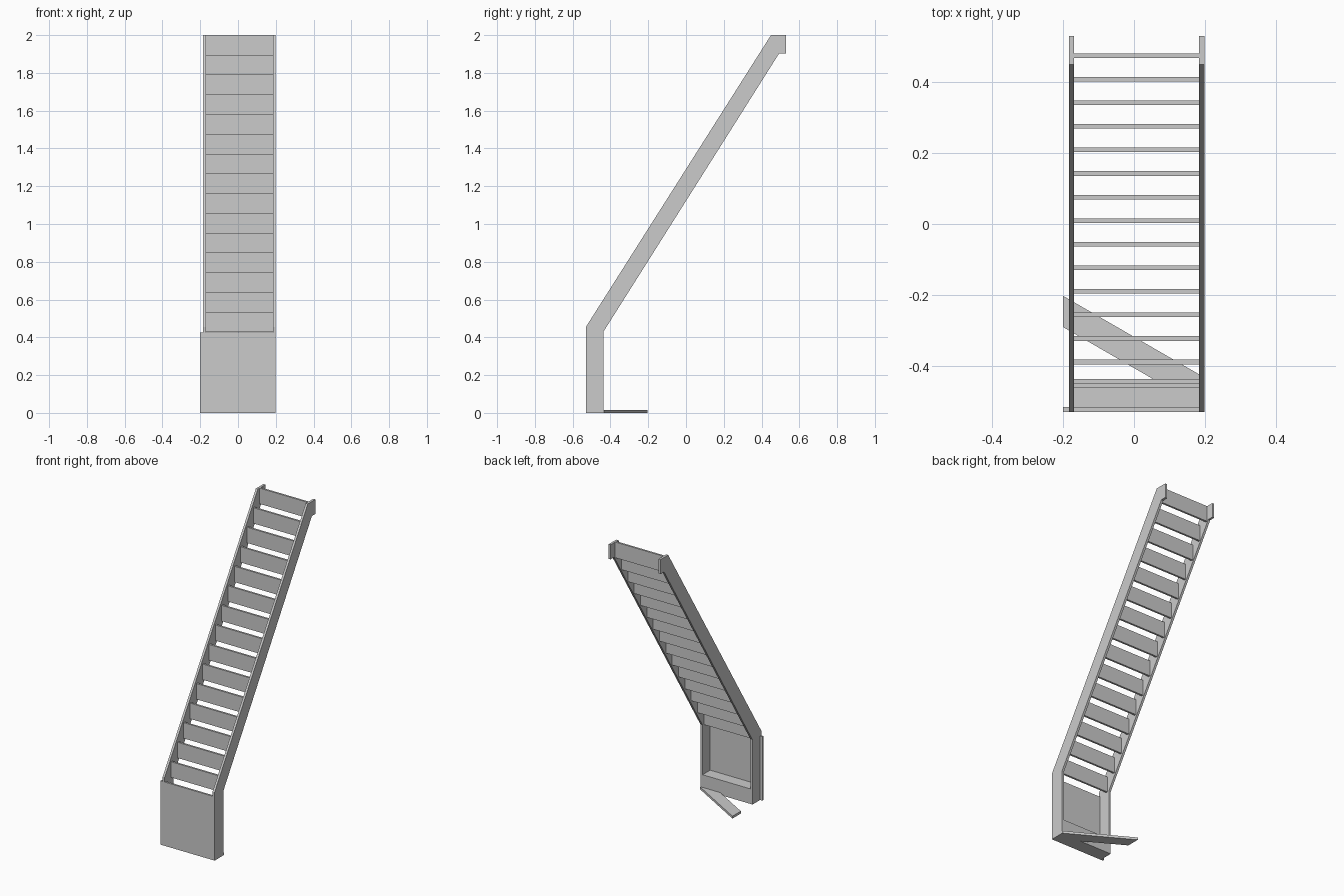
import bpy, bmesh

if "Cube" in bpy.data.objects:
    bpy.data.objects.remove(bpy.data.objects["Cube"])


def prism(name, pts, lo, hi, axis):
    """Extrude a 2D outline along x (pts are y,z) or along z (pts are x,y)."""
    place = (lambda p, d: (d, p[0], p[1])) if axis == 'x' else (lambda p, d: (p[0], p[1], d))
    bm = bmesh.new()
    a = [bm.verts.new(place(p, lo)) for p in pts]
    b = [bm.verts.new(place(p, hi)) for p in pts]
    bm.faces.new(a)
    bm.faces.new(b[::-1])
    n = len(pts)
    for i in range(n):
        bm.faces.new((a[i], b[i], b[(i + 1) % n], a[(i + 1) % n]))
    bmesh.ops.recalc_face_normals(bm, faces=bm.faces)
    mesh = bpy.data.meshes.new(name)
    bm.to_mesh(mesh)
    bm.free()
    ob = bpy.data.objects.new(name, mesh)
    bpy.context.collection.objects.link(ob)
    return ob


def box(name, x0, x1, y0, y1, z0, z1):
    return prism(name, [(x0, y0), (x1, y0), (x1, y1), (x0, y1)], z0, z1, 'z')


# Bent side rails standing on the base
rail = [(-0.53, 0.1), (-0.53, 0.455), (0.45, 2.0), (0.53, 2.0),
        (0.53, 1.903), (0.493, 1.903), (-0.437, 0.43), (-0.437, 0.1)]
prism("left_rail", rail, -0.184, -0.169, 'x')
prism("right_rail", rail, 0.184, 0.199, 'x')

# Upright slats climbing between the rails
for i in range(15):
    y = 0.475 - 0.0665 * i
    top = 2.0 - 0.1047 * i
    box(f"slat_{i + 1}", -0.169, 0.184, y - 0.0065, y + 0.0065, top - 0.1047, top)

# Base block, front panel and diagonal foot
box("base_block", -0.184, 0.199, -0.529, -0.437, 0, 0.1)
box("front_panel", -0.2, 0.199, -0.53, -0.517, 0, 0.425)
prism("diagonal_foot", [(-0.2, -0.203), (-0.2, -0.291), (0.053, -0.437),
                        (0.199, -0.437), (0.199, -0.433)], 0, 0.016, 'z')
